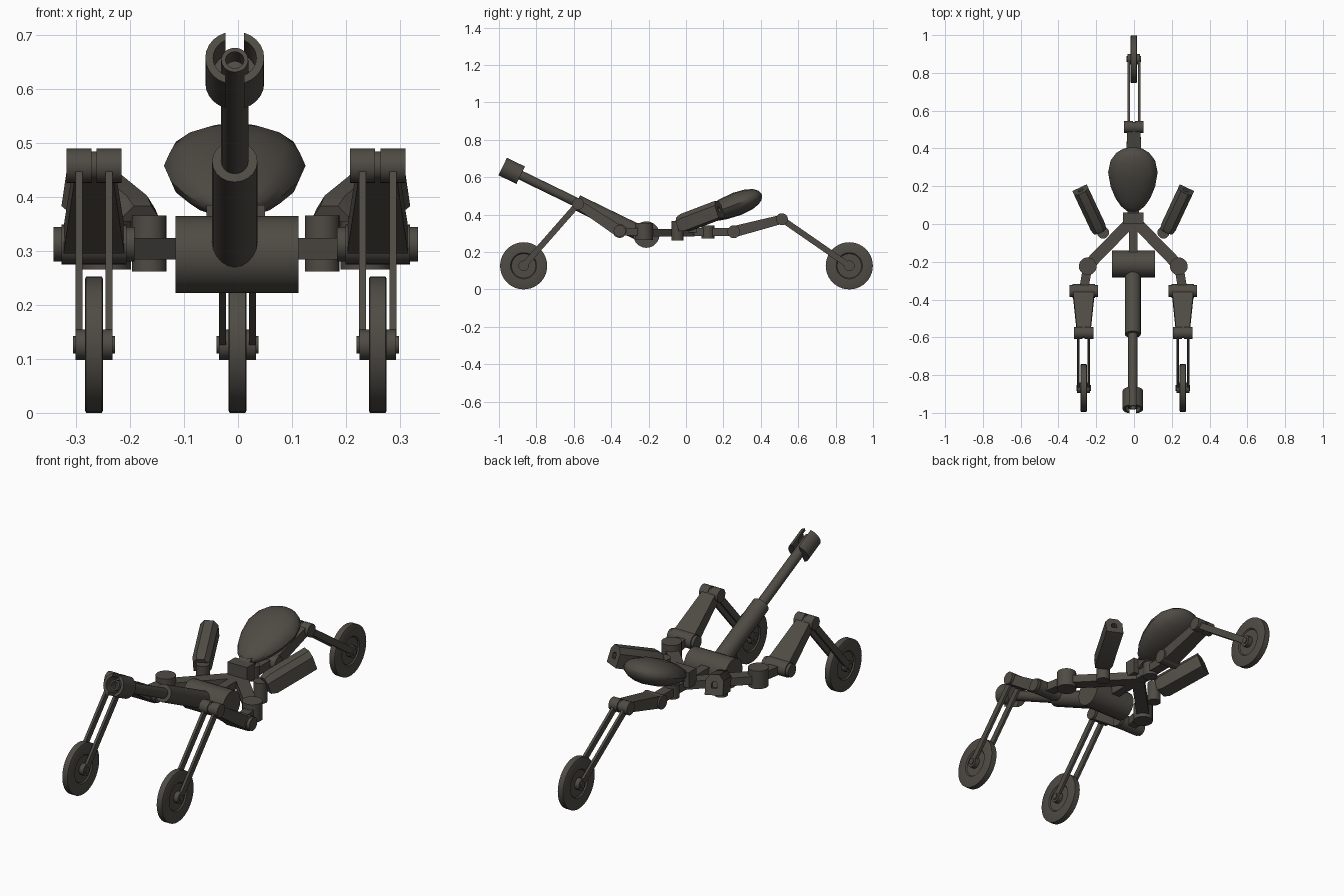
import bpy, bmesh, math
from mathutils import Vector

if "Cube" in bpy.data.objects:
    bpy.data.objects.remove(bpy.data.objects["Cube"])

# One dark metal colour
metal = bpy.data.materials.new("dark gunmetal")
metal.use_nodes = True
COLOUR = (0.078, 0.071, 0.059, 1)
metal.diffuse_color = COLOUR
metal.node_tree.nodes["Principled BSDF"].inputs["Base Color"].default_value = COLOUR

CX = -0.004  # centre line


def arc(r, a0, a1, n):
    angles = [math.radians(a0 + (a1 - a0) * i / n) for i in range(n + 1)]
    return [(r * math.cos(a), r * math.sin(a)) for a in angles]


def circle(n):
    return arc(1, 0, 360, n)[:-1]


SQUARE = [(-1, -1), (1, -1), (1, 1), (-1, 1)]


def loft(name, p0, p1, section, stations):
    """Sweep a section from p0 towards p1; stations are (distance, width, height)."""
    p0, p1 = Vector(p0), Vector(p1)
    d = (p1 - p0).normalized()
    side = d.cross(Vector((0, 0, 1)))
    side = side.normalized() if side.length > 0.01 else Vector((1, 0, 0))
    up = side.cross(d)
    bm = bmesh.new()
    rings = [[bm.verts.new(p0 + d * t + side * (u * w) + up * (v * h)) for u, v in section]
             for t, w, h in stations]
    n = len(section)
    for a, b in zip(rings, rings[1:]):
        for i in range(n):
            j = (i + 1) % n
            bm.faces.new((a[i], a[j], b[j], b[i]))
    bm.faces.new(rings[0])
    bm.faces.new(rings[-1])
    bmesh.ops.recalc_face_normals(bm, faces=bm.faces)
    mesh = bpy.data.meshes.new(name)
    bm.to_mesh(mesh)
    bm.free()
    mesh.materials.append(metal)
    obj = bpy.data.objects.new(name, mesh)
    bpy.context.collection.objects.link(obj)
    bpy.ops.object.select_all(action='DESELECT')
    obj.select_set(True)
    bpy.context.view_layer.objects.active = obj
    bpy.ops.object.shade_smooth_by_angle(angle=math.radians(38))
    return obj


def length(p0, p1):
    return (Vector(p1) - Vector(p0)).length


def cyl(name, p0, p1, r, n=20):
    loft(name, p0, p1, circle(n), [(0, r, r), (length(p0, p1), r, r)])


def beam(name, p0, p1, w0, h0, w1=None, h1=None):
    w1, h1 = w1 or w0, h1 or h0
    loft(name, p0, p1, SQUARE, [(0, w0 / 2, h0 / 2), (length(p0, p1), w1 / 2, h1 / 2)])


def cross_pin(name, x, y, z, half, r):
    cyl(name, (x - half, y, z), (x + half, y, z), r)


def wheel_leg(name, x, wheel_y, knee, hip, hip_width):
    """Wheel, twin-rod fork, knee pin and tapered thigh."""
    ky, kz = knee
    z = 0.126
    h = 0.0165
    prof = [(0.006, 0.03), (0.006, 0.065), (0, 0.07), (0, 0.122), (0.002, 0.126),
            (2 * h - 0.002, 0.126), (2 * h, 0.122), (2 * h, 0.07),
            (2 * h - 0.006, 0.065), (2 * h - 0.006, 0.03)]
    loft(name + "_wheel", (x - h, wheel_y, z), (x + h, wheel_y, z), circle(40),
         [(t, r, r) for t, r in prof])
    cross_pin(name + "_hub", x, wheel_y, z, 0.034, 0.028)
    cross_pin(name + "_axle", x, wheel_y, z, 0.039, 0.016)
    for s in (-1, 1):
        rx = x + s * 0.028
        beam(name + "_fork_rod", (rx, wheel_y, z), (rx, ky, kz), 0.013, 0.032)
        kx = x + s * 0.028
        cross_pin(name + "_knee_cap", kx, ky, kz, 0.023, 0.032)
    cross_pin(name + "_knee_pin", x, ky, kz, 0.03, 0.027)
    beam(name + "_thigh", (x, *knee), (x, *hip), 0.07, 0.048, hip_width, 0.06)


# Three wheeled legs
for label, s in (("left", 1), ("right", -1)):
    x = CX + s * 0.2625
    wheel_leg("front_" + label, x, -0.868, (-0.577, 0.457), (-0.36, 0.312), 0.115)
    cross_pin(label + "_hip", x, -0.355, 0.312, 0.06, 0.037)
    cross_pin(label + "_hip_caps", x, -0.355, 0.312, 0.075, 0.032)

    # Shoulder pivot and arms back to the spine
    sx = CX + s * 0.241
    beam(label + "_hip_link", (x, -0.35, 0.308), (sx, -0.222, 0.308), 0.048, 0.042)
    cyl(label + "_shoulder", (sx, -0.224, 0.265), (sx, -0.224, 0.355), 0.047)
    beam(label + "_arm", (CX, 0.025, 0.304), (sx, -0.222, 0.304), 0.06, 0.04)

    # Angled pod on an upright pivot, with a recessed outlet
    px = CX + s * 0.16
    cyl(label + "_pod_pivot", (px, -0.045, 0.262), (px, -0.045, 0.365), 0.032)
    a, b = (CX + s * 0.178, -0.035, 0.347), (CX + s * 0.278, 0.178, 0.428)
    L = length(a, b)
    house = [(-1, -1), (1, -1), (1, 0.45), (0.5, 1), (-0.5, 1), (-1, 0.45)]
    loft(label + "_pod", a, b, house,
         [(0, 0.036, 0.038), (0.03, 0.042, 0.048), (L, 0.042, 0.048),
          (L, 0.013, 0.015), (L - 0.03, 0.013, 0.015)])

wheel_leg("rear", -0.001, 0.873, (0.513, 0.375), (0.255, 0.308), 0.085)
cross_pin("rear_hip", -0.001, 0.255, 0.308, 0.05, 0.034)

# Spine
beam("front_spine", (CX, -0.2, 0.304), (CX, 0.03, 0.304), 0.045, 0.04)
beam("rear_spine", (CX, 0, 0.306), (CX, 0.25, 0.306), 0.05, 0.042)
cyl("rear_pivot", (CX, 0.117, 0.272), (CX, 0.117, 0.342), 0.035)
cross_pin("main_drum", -0.002, -0.212, 0.293, 0.114, 0.071)

# Egg-shaped body on its neck
beam("neck_block", (CX, 0, 0.345), (CX, 0.06, 0.345), 0.108, 0.08)
beam("neck_strut", (CX, 0.03, 0.345), (CX, 0.17, 0.42), 0.06, 0.05)
egg = [(0, 0.03), (0.03, 0.25), (0.1, 0.48), (0.22, 0.7), (0.4, 0.9), (0.62, 1),
       (0.8, 0.9), (0.91, 0.68), (0.97, 0.42), (1, 0.08)]
tip, tail = (-0.006, 0.06, 0.375), (-0.006, 0.405, 0.508)
L = length(tip, tail)
loft("egg_body", tip, tail, circle(16), [(t * L, r * 0.131, r * 0.063) for t, r in egg])

# Long tube rising to the front, measured along its axis
GX = -0.006


def axis(y):
    return (GX, y, 0.465 - (y + 0.585) * 0.486)


cyl("tube_sleeve", axis(-0.585), axis(-0.245), 0.042)
front, back = axis(-0.972), axis(-0.56)
loft("tube_barrel", front, back, circle(20),
     [(0.04, 0.017, 0.017), (0, 0.017, 0.017), (0, 0.025, 0.025),
      (length(front, back), 0.025, 0.025)])

# Two curved jaws round the muzzle, slotted above and below
m0, m1 = axis(-0.98), axis(-0.884)
L = length(m0, m1)
for label, turn in (("left", 180), ("right", 0)):
    outer = arc(0.0545, turn - 72, turn + 72, 10)
    shell = outer + arc(0.04, turn + 65, turn - 65, 10)
    plug = outer + arc(0.022, turn + 40, turn - 40, 6)
    loft(label + "_jaw_shell", m0, m1, shell, [(0, 1, 1), (L * 0.6, 1, 1)])
    loft(label + "_jaw_base", m0, m1, plug, [(L * 0.6, 1, 1), (L, 1, 1)])
